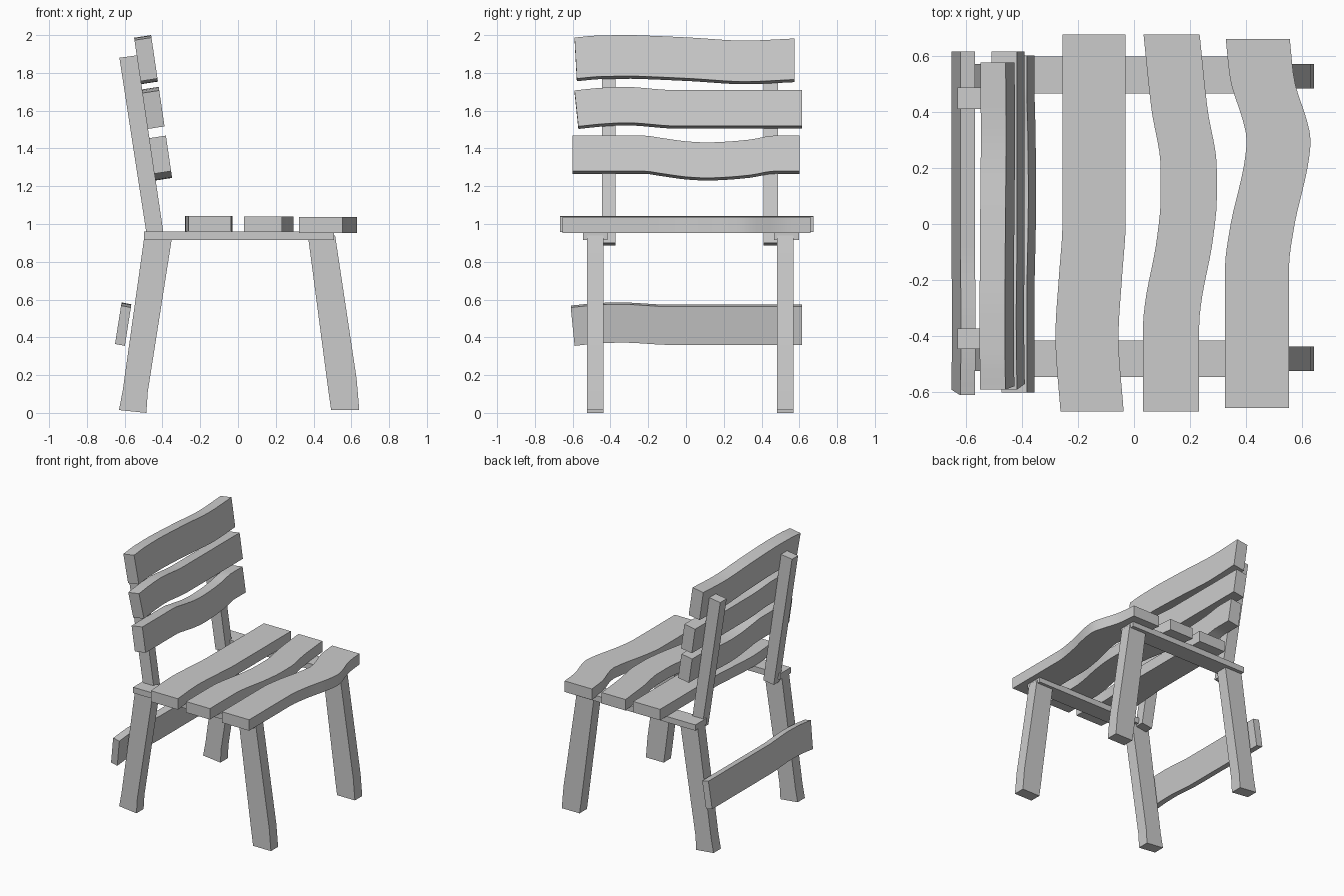
import bpy, bmesh, math
from mathutils import Vector

if "Cube" in bpy.data.objects:
    bpy.data.objects.remove(bpy.data.objects["Cube"])


def interp(pts, t):
    """Smooth monotone curve value at t through sorted (t, value) points."""
    slope = [(b[1] - a[1]) / (b[0] - a[0]) for a, b in zip(pts, pts[1:])]
    tan = [slope[0]]
    for a, b in zip(slope, slope[1:]):
        tan.append(2 * a * b / (a + b) if a * b > 1e-9 else 0.0)
    tan.append(slope[-1])
    i = 0
    while i < len(slope) - 1 and t > pts[i + 1][0]:
        i += 1
    h = pts[i + 1][0] - pts[i][0]
    u = (t - pts[i][0]) / h
    return ((2*u**3 - 3*u**2 + 1) * pts[i][1] + (u**3 - 2*u**2 + u) * h * tan[i]
            + (3*u**2 - 2*u**3) * pts[i + 1][1] + (u**3 - u**2) * h * tan[i + 1])


def strip(name, edge_a, edge_b, depth):
    """Solid board: ribbon between two edges, thickened along depth."""
    depth = Vector(depth)
    bm = bmesh.new()
    rings = []
    for a, b in zip(edge_a, edge_b):
        a, b = Vector(a), Vector(b)
        rings.append([bm.verts.new(p) for p in (a, b, b + depth, a + depth)])
    for r, s in zip(rings, rings[1:]):
        for k in range(4):
            n = (k + 1) % 4
            bm.faces.new((r[k], r[n], s[n], s[k]))
    bm.faces.new(rings[0])
    bm.faces.new(rings[-1])
    bmesh.ops.recalc_face_normals(bm, faces=bm.faces)
    me = bpy.data.meshes.new(name)
    bm.to_mesh(me)
    bm.free()
    ob = bpy.data.objects.new(name, me)
    bpy.context.collection.objects.link(ob)
    bpy.ops.object.select_all(action='DESELECT')
    ob.select_set(True)
    bpy.context.view_layer.objects.active = ob
    bpy.ops.object.shade_smooth_by_angle(angle=math.radians(25))
    return ob


def wavy(name, pts, width, place, depth, skew=0.0, n=32):
    """Board running along y with a wavy edge, mapped to 3D by place(y, v)."""
    y0, y1 = pts[0][0], pts[-1][0]
    a, b = [], []
    for i in range(n + 1):
        t = i / n
        y = y0 + (y1 - y0) * t
        v = interp(pts, y)
        a.append(place(y, v))
        b.append(place(y + skew * (1 - t), v + width))
    return strip(name, a, b, depth)


# Seat slats: (y, x of rear edge), width, underside height
seat = [
    ([(-.668, -.262), (-.4, -.28), (-.18, -.267), (0, -.255), (.675, -.255)], .225, .96),
    ([(-.668, .032), (-.36, .032), (-.285, .039), (-.05, .082), (.09, .095),
      (.2, .095), (.41, .062), (.675, .034)], .2, .957),
    ([(-.655, .324), (-.16, .324), (-.02, .341), (.23, .395), (.3, .402),
      (.357, .391), (.52, .342), (.66, .327)], .228, .953),
]
for i, (pts, w, z) in enumerate(seat):
    wavy(f"seat_slat_{i + 1}", pts, w, lambda y, v: (v, y, z), (0, 0, .083))

# Backrest slats leaning back: (y, z of front top edge), height
back = [
    ([(-.59, 1.987), (-.46, 1.998), (-.3, 2.0), (-.2, 1.997), (.02, 1.987),
      (.31, 1.971), (.575, 1.982)], .217, .012),
    ([(-.59, 1.707), (-.46, 1.72), (-.33, 1.726), (-.06, 1.709), (.615, 1.709)], .19, .02),
    ([(-.6, 1.468), (-.22, 1.468), (-.14, 1.457), (.02, 1.436), (.11, 1.432),
      (.18, 1.434), (.34, 1.447), (.47, 1.468), (.6, 1.468)], .188, 0),
]
for i, (pts, h, skew) in enumerate(back):
    wavy(f"back_slat_{i + 1}", pts, -h,
         lambda y, z: (-.46 + .147 * (2 - z), y, z), (-.09, 0, -.014), skew)

# Stretcher behind the back legs
wavy("rear_stretcher",
     [(-.61, .558), (-.46, .572), (-.35, .575), (-.09, .563), (.615, .563)], -.203,
     lambda y, z: (-.566 + .157 * (z - .565), y, z), (-.052, 0, .01), .02)

# Straight side parts, each cut from an x-z outline given as two edges
front_leg = ([(.372, .925), (.478, .12), (.493, .015)], [(.514, .94), (.628, .18), (.642, .015)])
back_leg = ([(-.495, .94), (-.61, .12), (-.63, .015)], [(-.35, .925), (-.478, .11), (-.485, 0)])
post = ([(-.628, 1.88), (-.475, .887)], [(-.534, 1.893), (-.387, .9)])
rail = ([(-.497, .96), (.508, .96)], [(-.497, .916), (.508, .916)])
for side, leg_y, post_y, rail_y in (("left", (-.523, -.437), (-.445, -.372), (-.545, -.415)),
                                    ("right", (.482, .57), (.41, .487), (.465, .597))):
    for name, (a, b), (y0, y1) in (("front_leg", front_leg, leg_y), ("back_leg", back_leg, leg_y),
                                   ("back_post", post, post_y), ("seat_rail", rail, rail_y)):
        strip(f"{name}_{side}", [(x, y0, z) for x, z in a],
              [(x, y0, z) for x, z in b], (0, y1 - y0, 0))
